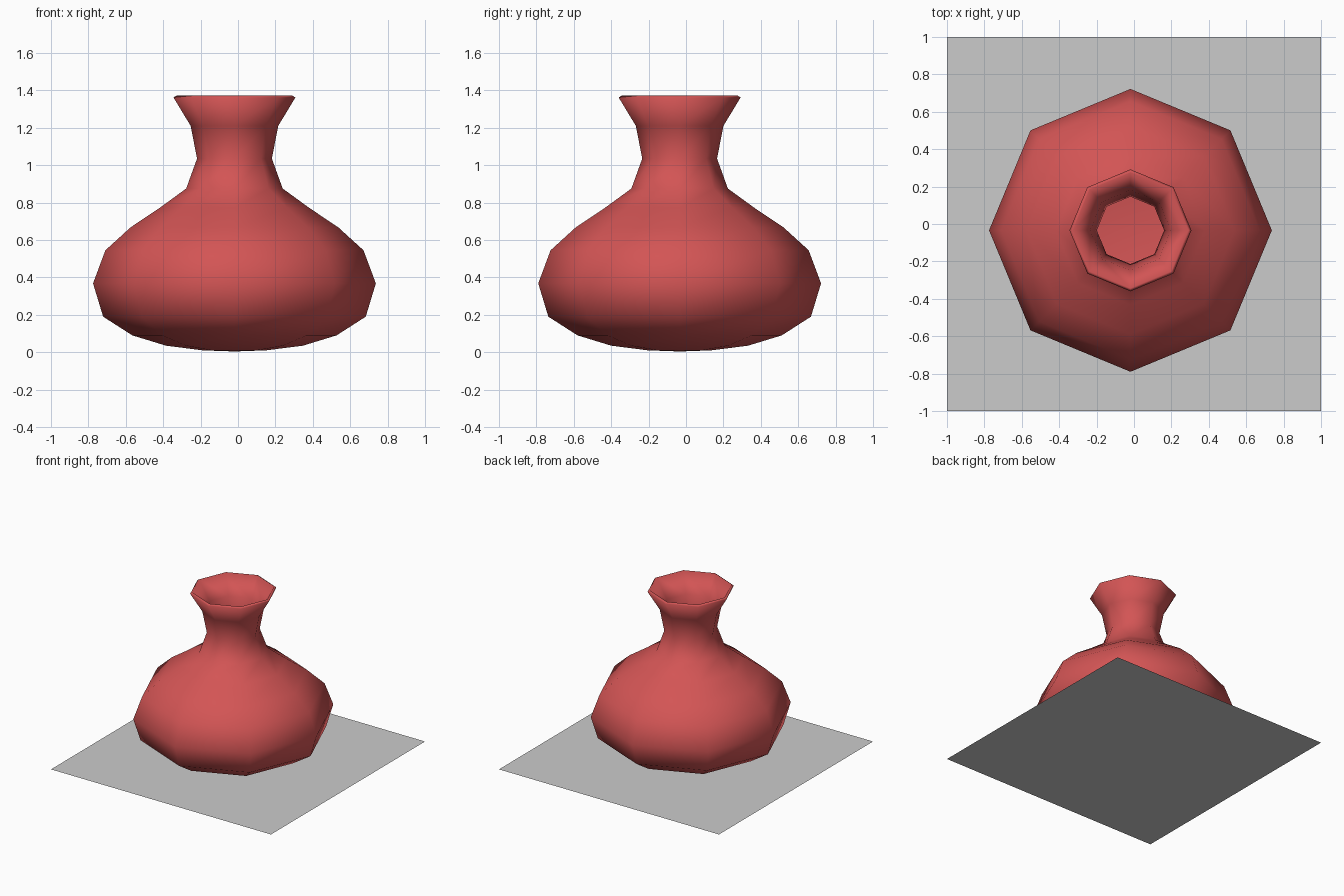
import bpy, bmesh, math

if "Cube" in bpy.data.objects:
    bpy.data.objects.remove(bpy.data.objects["Cube"])

SIDES = 8
CENTRE = (-0.019, -0.034, 0)


def material(name, colour):
    mat = bpy.data.materials.new(name)
    mat.diffuse_color = colour
    mat.use_nodes = True
    mat.node_tree.nodes["Principled BSDF"].inputs["Base Color"].default_value = mat.diffuse_color
    return mat


def lathe(name, profile, sides):
    """Revolve (radius, height) points around z; the first point sits on the axis."""
    bm = bmesh.new()
    verts = [bm.verts.new((r, 0, z)) for r, z in profile]
    edges = [bm.edges.new(pair) for pair in zip(verts, verts[1:])]
    bmesh.ops.spin(bm, geom=verts + edges, cent=(0, 0, 0), axis=(0, 0, 1),
                   angle=math.tau, steps=sides)
    bmesh.ops.remove_doubles(bm, verts=bm.verts, dist=0.001)
    bmesh.ops.recalc_face_normals(bm, faces=bm.faces)
    # Make sure the lowest face looks down, so the skin faces outwards
    lowest = min(bm.faces, key=lambda f: f.calc_center_median().z)
    if lowest.normal.z > 0:
        bmesh.ops.reverse_faces(bm, faces=bm.faces)
    mesh = bpy.data.meshes.new(name)
    bm.to_mesh(mesh)
    bm.free()
    obj = bpy.data.objects.new(name, mesh)
    bpy.context.collection.objects.link(obj)
    return obj


# Vase: octagonal, smooth shaded, open at the flared rim
profile = [(0, 0.004), (0.17, 0.01), (0.366, 0.035), (0.546, 0.09),
           (0.702, 0.19), (0.756, 0.368), (0.69, 0.545), (0.556, 0.667),
           (0.398, 0.773), (0.258, 0.875), (0.2, 1.035), (0.234, 1.21),
           (0.326, 1.362)]
vase = lathe("vase", profile, SIDES)
vase.location = CENTRE
vase.data.materials.append(material("red_glaze", (0.65, 0.09, 0.09, 1)))
vase.data.polygons.foreach_set("use_smooth", [True] * len(vase.data.polygons))

# Wall thickness, grown inwards
wall = vase.modifiers.new("wall", 'SOLIDIFY')
wall.thickness = 0.02
wall.offset = -1

# Flat square base sheet
bpy.ops.mesh.primitive_plane_add(size=2, location=(0, 0, 0))
bpy.context.object.name = "base_sheet"
